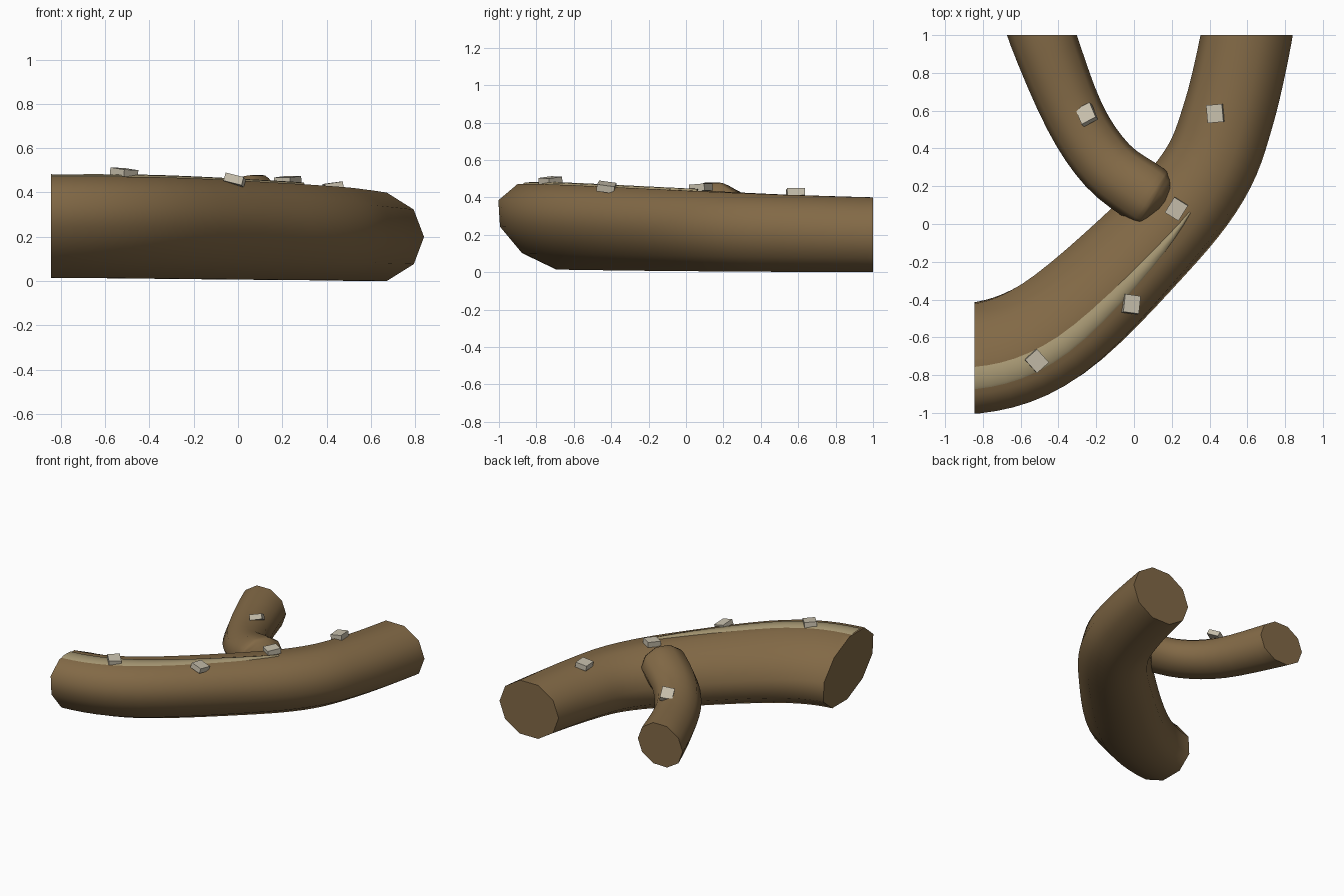
import bpy, bmesh, math
from mathutils import Vector, Matrix

if "Cube" in bpy.data.objects:
    bpy.data.objects.remove(bpy.data.objects["Cube"])

def material(name, rgb):
    m = bpy.data.materials.new(name)
    m.diffuse_color = (*rgb, 1)
    m.use_nodes = True
    m.node_tree.nodes["Principled BSDF"].inputs["Base Color"].default_value = m.diffuse_color
    return m

BARK = material("brown bark", (0.223, 0.141, 0.061))
PALE = material("pale worn bark", (0.37, 0.30, 0.165))
CHIP = material("grey chip", (0.58, 0.53, 0.42))

def finish(name, bm, mat, smooth=True):
    bmesh.ops.recalc_face_normals(bm, faces=bm.faces)
    me = bpy.data.meshes.new(name)
    bm.to_mesh(me)
    bm.free()
    me.materials.append(mat)
    if smooth:
        me.polygons.foreach_set("use_smooth", [True] * len(me.polygons))
        me.set_sharp_from_angle(angle=math.radians(60))
    ob = bpy.data.objects.new(name, me)
    bpy.context.collection.objects.link(ob)
    return ob

def stations(keys, n=6):
    """Catmull-Rom samples of (x, y, z, wide, tall, shear) keys."""
    out = []
    pts = [keys[0]] + keys + [keys[-1]]
    for i in range(1, len(pts) - 2):
        for j in range(n):
            t = j / n
            out.append([0.5 * (2 * b + (c - a) * t + (2 * a - 5 * b + 4 * c - d) * t ** 2
                               + (3 * b - a - 3 * c + d) * t ** 3)
                        for a, b, c, d in zip(*pts[i - 1:i + 3])])
    out.append(list(keys[-1]))
    return out

def side_dir(st, i):
    a, b = st[max(i - 1, 0)], st[min(i + 1, len(st) - 1)]
    return Vector((b[1] - a[1], a[0] - b[0], 0)).normalized()

def skin(bm, rings, closed=True):
    vs = [[bm.verts.new(p) for p in r] for r in rings]
    k = len(rings[0])
    for a, b in zip(vs, vs[1:]):
        for j in range(k if closed else k - 1):
            bm.faces.new((a[j], a[(j + 1) % k], b[(j + 1) % k], b[j]))
    return vs

def section(w, h, s, degrees):
    """Outward offset and height of a point on the sheared ellipse."""
    a = math.radians(degrees)
    dz = h * math.sin(a)
    return w * math.cos(a) + s * dz, dz

def tube_rings(st, sides=10):
    rings = []
    for i, (x, y, z, w, h, s) in enumerate(st):
        out = side_dir(st, i)
        ring = []
        for k in range(sides):
            o, dz = section(w, h, s, 360 * k / sides)
            ring.append(Vector((x, y, z + dz)) + out * o)
        rings.append(ring)
    return rings

def cut(bm, co, no, fill=True):
    geom = bm.verts[:] + bm.edges[:] + bm.faces[:]
    r = bmesh.ops.bisect_plane(bm, geom=geom, plane_co=co, plane_no=no, clear_outer=True)
    if fill:
        edges = [e for e in r["geom_cut"] if isinstance(e, bmesh.types.BMEdge)]
        bmesh.ops.edgeloop_fill(bm, edges=edges)

# Main limb: curved tube trimmed flat at the left and back
trunk = stations([
    (-1.2, -.64, .243, .285, .24, .45),
    (-.845, -.71, .243, .285, .24, .45),
    (-.43, -.555, .24, .288, .24, .38),
    (.09, -.08, .225, .262, .23, .22),
    (.37, .255, .215, .247, .222, .10),
    (.50, .58, .207, .242, .216, .05),
    (.597, 1.0, .2, .24, .21, 0),
    (.64, 1.3, .195, .237, .21, 0)])
bm = bmesh.new()
skin(bm, tube_rings(trunk))
cut(bm, (-.845, 0, 0), (-1, 0, 0))
cut(bm, (0, 1, 0), (0, 1, 0))
finish("main_limb", bm, BARK)

# Pale worn strip lying on the top of the main limb, tapering to a point
bm = bmesh.new()
rings = []
last = 21
for i in range(4, last + 1):
    x, y, z, w, h, s = trunk[i]
    out = side_dir(trunk, i)
    t = max(0, (i - 6) / (last - 6))
    inner, outer = .04 + .01 * t, .17 - .11 * t ** 2.2
    o72, z72 = section(w, h, s, 72)
    o36, z36 = section(w, h, s, 36)
    ring = []
    for f, up in ((0, -.004), (.15, .008), (.5, .011), (.85, .008), (1, -.004)):
        o = inner + (outer - inner) * f
        drop = max(0, (o - o72) / (o36 - o72)) * (z72 - z36)
        ring.append(Vector((x, y, z + z72 - drop + up)) + out * o)
    rings.append(ring)
skin(bm, rings, closed=False)
cut(bm, (-.845, 0, 0), (-1, 0, 0), fill=False)
ob = finish("worn_strip", bm, PALE)
if sum(p.normal.z for p in ob.data.polygons) < 0:
    ob.data.flip_normals()

# Side branch with a rounded tip resting in the main limb
branch = stations([
    (-.58, 1.3, .21, .175, .165, 0),
    (-.487, 1.0, .225, .175, .16, 0),
    (-.315, .57, .236, .16, .142, 0),
    (-.14, .31, .28, .16, .133, 0),
    (.06, .16, .345, .165, .136, 0),
    (.115, .125, .345, .145, .125, 0),
    (.15, .10, .335, .08, .08, 0)], 4)
bm = bmesh.new()
vs = skin(bm, tube_rings(branch))
bm.faces.new(vs[-1])
cut(bm, (0, 1, 0), (0, 1, 0))
finish("side_branch", bm, BARK)

# Small flat chips scattered on top: position, tilt x, tilt y, turn
chips = [((-.515, -.725, .488), 6, 2, 42), ((-.015, -.425, .455), -8, 14, -8),
         ((.225, .08, .452), 4, 0, -32), ((.43, .585, .425), 0, -8, 5),
         ((-.25, .58, .378), -28, -10, 28)]
for n, (pos, rx, ry, rz) in enumerate(chips):
    bm = bmesh.new()
    bmesh.ops.create_cube(bm, size=1)
    rot = (Matrix.Rotation(math.radians(rz), 4, 'Z') @ Matrix.Rotation(math.radians(ry), 4, 'Y')
           @ Matrix.Rotation(math.radians(rx), 4, 'X'))
    bm.transform(Matrix.Translation(pos) @ rot @ Matrix.Diagonal((.085, .095, .038, 1)))
    finish(f"chip_{n + 1}", bm, CHIP, smooth=False)
